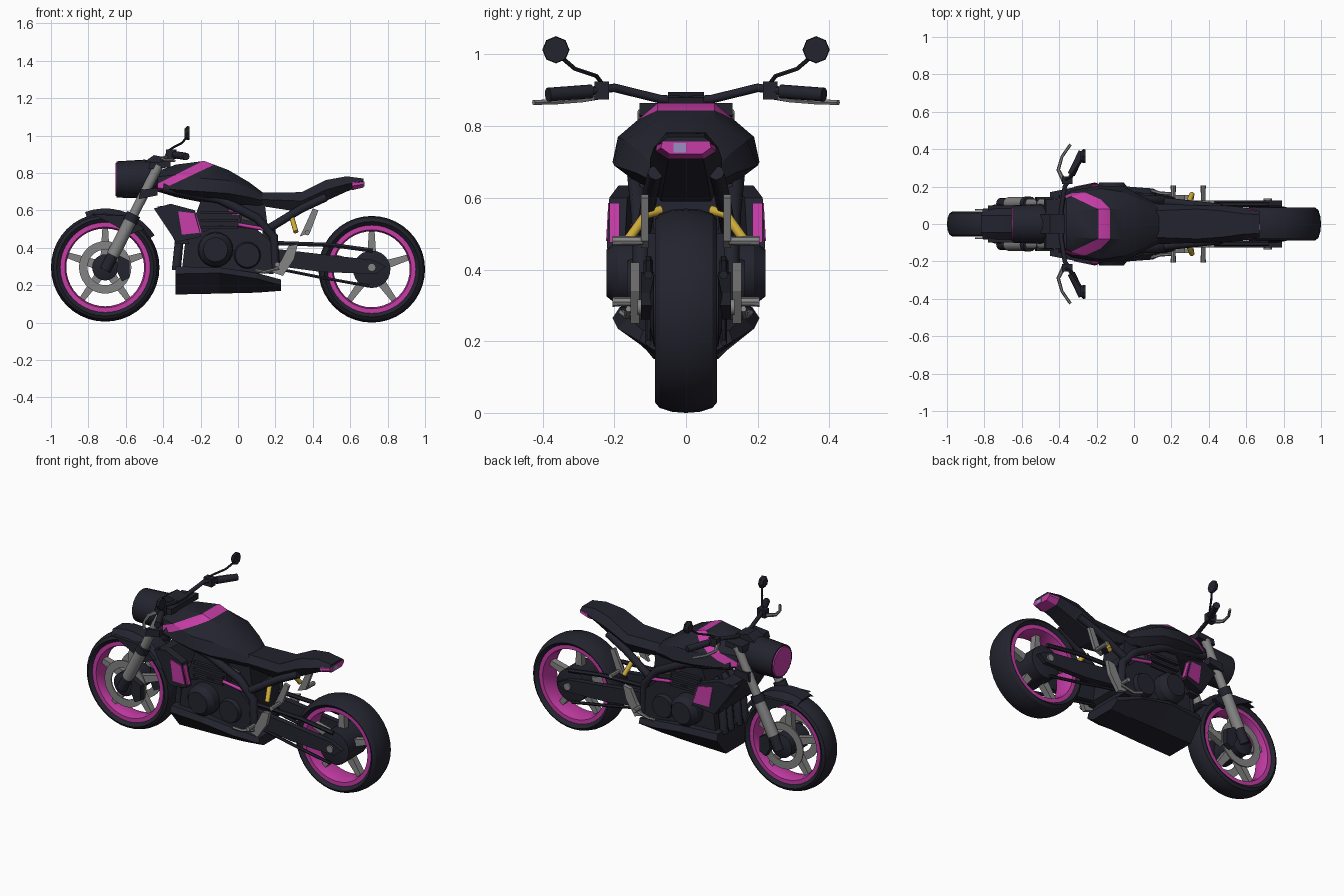
import bpy, bmesh, math
from mathutils import Vector

if "Cube" in bpy.data.objects:
    bpy.data.objects.remove(bpy.data.objects["Cube"])

def mat(name, r, g, b):
    m = bpy.data.materials.new(name)
    m.diffuse_color = (r, g, b, 1)
    m.use_nodes = True
    m.node_tree.nodes["Principled BSDF"].inputs["Base Color"].default_value = m.diffuse_color
    return m

DARK = mat("dark navy", .017, .017, .028)
PINK = mat("magenta", .56, .045, .38)
SILVER = mat("silver grey", .23, .23, .23)
CHAR = mat("charcoal", .055, .055, .06)
GOLD = mat("gold yellow", .6, .4, .04)
LILAC = mat("lilac", .32, .27, .55)

def skin(name, loops, m, ring=False, mirror=False, smooth=32, cuts=(), rule=None, extra=None):
    """Bridge equal-length loops; cap the ends unless the path is a ring."""
    bm = bmesh.new()
    rows = [[bm.verts.new(p) for p in lp] for lp in loops]
    n = len(rows[0])
    pairs = list(zip(rows, rows[1:])) + ([(rows[-1], rows[0])] if ring else [])
    for a, b in pairs:
        for j in range(n):
            k = (j + 1) % n
            bm.faces.new((a[j], a[k], b[k], b[j]))
    if not ring:
        bm.faces.new(rows[0])
        bm.faces.new(rows[-1])
    if mirror:
        new = bmesh.ops.duplicate(bm, geom=bm.verts[:] + bm.edges[:] + bm.faces[:])["geom"]
        for v in new:
            if isinstance(v, bmesh.types.BMVert):
                v.co.y *= -1
    for co, no in cuts:
        bmesh.ops.bisect_plane(bm, geom=bm.verts[:] + bm.edges[:] + bm.faces[:],
                               plane_co=co, plane_no=no)
    bmesh.ops.recalc_face_normals(bm, faces=bm.faces[:])
    for f in bm.faces:
        f.smooth = smooth > 0
        if rule and rule(f.calc_center_median()):
            f.material_index = 1
    for e in bm.edges:
        e.smooth = e.calc_face_angle(0) < math.radians(smooth)
    me = bpy.data.meshes.new(name)
    bm.to_mesh(me)
    bm.free()
    me.materials.append(m)
    if extra:
        me.materials.append(extra)
    ob = bpy.data.objects.new(name, me)
    bpy.context.collection.objects.link(ob)
    return ob

def circle(n, off=0):
    return [(math.cos(off + i * math.tau / n), math.sin(off + i * math.tau / n)) for i in range(n)]

def sweep(name, cx, cz, prof, m, n=36, a0=0, a1=360, **k):
    """Turn a closed (radius, y) section about a wheel axle."""
    full = a1 - a0 == 360
    angs = [math.radians(a0 + (a1 - a0) * i / (n if full else n - 1)) for i in range(n)]
    return skin(name, [[(cx + r * math.cos(a), y, cz + r * math.sin(a)) for r, y in prof]
                       for a in angs], m, ring=full, **k)

def disc(name, cx, cz, yr, m, n=24, **k):
    """Solid of turned (y, radius) stations along the y axis."""
    return skin(name, [[(cx + r * c, y, cz + r * s) for c, s in circle(n)] for y, r in yr], m, **k)

def ovals(name, secs, m, n=24, **k):
    """Oval (x, y, z, ry, rz) stations along x."""
    return skin(name, [[(x, y + ry * c, z + rz * s) for c, s in circle(n)]
                       for x, y, z, ry, rz in secs], m, **k)

def tube(name, pts, r, m, n=8, mirror=True):
    P = [Vector(p) for p in pts]
    loops = []
    for i, p in enumerate(P):
        t = P[min(i + 1, len(P) - 1)] - P[max(i - 1, 0)]
        q = t.to_track_quat('Z', 'Y')
        rad = r[i] if isinstance(r, (list, tuple)) else r
        loops.append([p + q @ Vector((rad * c, rad * s, 0)) for c, s in circle(n)])
    return skin(name, loops, m, mirror=mirror, smooth=50)

def prism(name, pts, y0, y1, m, mirror=True):
    """Side outline (x, z) between two y values; each may be a function of x."""
    f = lambda y, x: y(x) if callable(y) else y
    return skin(name, [[(x, f(y, x), z) for x, z in pts] for y in (y0, y1)], m,
                mirror=mirror, smooth=0)

def body(name, secs, m, **k):
    """Symmetric loft from (x, [(half width, z) bottom to top])."""
    return skin(name, [[(x, y, z) for y, z in h] + [(x, -y, z) for y, z in reversed(h)]
                       for x, h in secs], m, **k)

# Wheels: tyre, rim, spokes, hub
def wheel(tag, cx, cz, R, w):
    half = [(R - .052, w * .75), (R - .03, w), (R - .014, w * .85), (R - .003, w * .45)]
    sweep(tag + "_tyre", cx, cz, half + [(R, 0)] + [(r, -y) for r, y in reversed(half)], DARK, 40)
    o, h = R - .046, w * .78
    sweep(tag + "_rim", cx, cz, [(o, h), (o - .028, h), (o - .036, h * .5), (o - .036, -h * .5),
                                 (o - .028, -h), (o, -h)], PINK, 40)
    for i in range(5):
        a = math.radians(90 + 72 * i)
        d, s = Vector((math.cos(a), 0, math.sin(a))), Vector((-math.sin(a), 0, math.cos(a)))
        c = Vector((cx, 0, cz))
        loops = [[c + d * r + s * (u * ww) + Vector((0, v * .02, 0))
                  for u, v in ((-1, -1), (1, -1), (1, 1), (-1, 1))]
                 for r, ww in ((.04, .026), (o - .03, .015))]
        skin(f"{tag}_spoke_{i + 1}", loops, SILVER, smooth=0)

FX, FZ, RX, RZ = -.71, .295, .715, .285
wheel("front", FX, FZ, .29, .068)
wheel("rear", RX, RZ, .285, .087)
disc("front_hub", FX, FZ, [(-.105, .035), (-.09, .07), (.09, .07), (.105, .035)], DARK)
sweep("front_brake_disc", FX, FZ, [(.095, .072), (.14, .072), (.14, .08), (.095, .08)],
      SILVER, mirror=True)
disc("front_axle", FX, FZ, [(-.125, .018), (.125, .018)], CHAR, 12)
disc("rear_hub", RX, RZ, [(-.1, .05), (-.09, .1), (.09, .1), (.1, .05)], DARK)
disc("rear_axle", RX, RZ + .01, [(-.135, .022), (.135, .022)], SILVER, 12)
prism("front_caliper", [(-.64, .36), (-.58, .33), (-.58, .24), (-.62, .22), (-.65, .28)],
      .07, .115, DARK)

# Front mudguard
sweep("front_fender", FX, FZ, [(.285, -.082), (.315, -.045), (.315, .045), (.285, .082),
                               (.3, .04), (.3, -.04)], DARK, 10, 33, 110)
prism("fender_bracket", [(-.78, .58), (-.58, .57), (-.5, .5), (-.58, .47), (-.66, .52)],
      .075, .1, DARK)

# Fork, yokes
fork = lambda z: (-.70 + (z - .30) * .51, .11, z)
tube("fork_foot", [fork(.28), fork(.38)], .03, DARK, 12)
tube("fork_lower", [fork(.36), fork(.56)], .034, SILVER, 12)
tube("fork_upper", [fork(.55), fork(.84)], .026, SILVER, 12)
tube("fork_collar", [fork(.54), fork(.58)], .038, DARK, 12)
prism("lower_yoke", [(-.53, .66), (-.43, .68), (-.43, .72), (-.52, .71)], -.145, .145, DARK, False)
prism("upper_yoke", [(-.48, .82), (-.36, .83), (-.36, .865), (-.47, .855)], -.13, .13, DARK, False)
prism("instrument_panel", [(-.5, .86), (-.38, .85), (-.37, .88), (-.45, .895)], -.05, .05, DARK, False)

# Headlamp
ovals("headlamp_shell", [(-.65, 0, .765, .1, .097), (-.5, 0, .768, .106, .103),
                         (-.42, 0, .785, .08, .078)], DARK)
ovals("headlamp_lens", [(-.65, 0, .765, .092, .09), (-.656, 0, .765, .088, .086)], PINK)

# Handlebar, levers, mirrors
tube("handlebar", [(-.39, 0, .872), (-.39, .07, .875), (-.37, .2, .907), (-.34, .25, .9),
                   (-.28, .385, .888)], .012, DARK)
tube("grip", [(-.335, .265, .897), (-.277, .385, .888)], .02, DARK, 10)
prism("switch_box", [(-.385, .875), (-.33, .875), (-.33, .925), (-.385, .925)], .215, .255, DARK)
tube("lever", [(-.37, .22, .89), (-.405, .29, .875), (-.385, .36, .868), (-.34, .425, .866)],
     [.013, .01, .008, .008], SILVER, 6)
tube("mirror_stalk", [(-.37, .235, .92), (-.34, .25, .94), (-.3, .31, .96), (-.275, .345, .99)],
     .006, DARK, 6)
ovals("mirror", [(-.285, .363, 1.013, .025, .025), (-.272, .363, 1.013, .038, .038),
                 (-.26, .363, 1.013, .036, .036)], DARK, 8, mirror=True, smooth=0)

# Tank, with the painted band cut between two sloping planes
low = lambda x: .838 + .47 * (x + .14)
high = lambda x: .888 + .5 * (x + .14)
body("fuel_tank", [
    (-.43, [(.07, .70), (.12, .72), (.11, .78), (.05, .81)]),
    (-.33, [(.10, .67), (.18, .71), (.15, .79), (.07, .845)]),
    (-.18, [(.12, .64), (.205, .70), (.19, .77), (.08, .864)]),
    (-.05, [(.12, .63), (.20, .69), (.17, .76), (.08, .815)]),
    (.06, [(.10, .63), (.14, .67), (.12, .72), (.06, .75)]),
    (.14, [(.08, .62), (.10, .65), (.08, .675), (.04, .69)])], DARK, smooth=30,
    cuts=[((-.14, 0, low(-.14)), (-.47, 0, 1)), ((-.14, 0, high(-.14)), (-.5, 0, 1))],
    rule=lambda c: low(c.x) < c.z < high(c.x) and c.x < -.08 and c.z > .705, extra=PINK)

# Seat and tail lamp
body("seat", [
    (.08, [(.08, .63), (.11, .66), (.07, .695)]),
    (.34, [(.07, .59), (.10, .65), (.08, .697)]),
    (.47, [(.06, .65), (.10, .71), (.07, .762)]),
    (.58, [(.05, .70), (.09, .74), (.055, .782)]),
    (.67, [(.04, .735), (.07, .755), (.05, .77)])], DARK, smooth=30)
body("tail_lamp", [(.61, [(.05, .708), (.084, .73), (.082, .75)]),
                   (.671, [(.045, .722), (.07, .74), (.066, .757)])], PINK, smooth=0)
prism("tail_lamp_bulb", [(.668, .727), (.675, .727), (.675, .753), (.668, .753)],
      -.035, .0, LILAC, False)

# Frame
tube("main_spar", [(-.4, .13, .72), (-.1, .14, .66), (.1, .13, .56), (.19, .125, .46),
                   (.2, .125, .28)], .024, DARK)
tube("seat_rail", [(.47, .085, .67), (.34, .1, .61), (.16, .12, .5)], .022, DARK)
prism("frame_plate", [(.13, .52), (.2, .5), (.22, .3), (.14, .26)], -.115, .115, DARK, False)
prism("airbox", [(-.2, .66), (.14, .66), (.16, .5), (-.1, .48)], -.09, .09, DARK, False)

# Engine
prism("crankcase", [(-.3, .28), (-.28, .45), (-.1, .52), (.1, .5), (.19, .42), (.19, .26)],
      -.14, .14, DARK, False)
prism("cylinder_block", [(-.27, .45), (-.2, .65), (.0, .64), (.02, .5)], -.13, .13, DARK, False)
for i in range(3):
    z = .5 + .04 * i
    prism(f"cooling_fin_{i + 1}", [(-.2, z), (.0, z), (.0, z + .015), (-.2, z + .015)],
          .125, .15, DARK)
disc("clutch_cover", -.12, .39, [(.13, .095), (.19, .09), (.222, .065)], DARK, 20, mirror=True)
disc("side_cover", .05, .36, [(.13, .075), (.165, .065)], DARK, 16, mirror=True)
for i, y in enumerate((.04, .1)):
    tube(f"exhaust_header_{i + 1}", [(-.22, y, .56), (-.31, y, .48), (-.33, y, .28)], .024, DARK)
tube("coolant_hose", [(.0, .145, .525), (.14, .135, .5)], .01, PINK)
prism("engine_badge_plate", [(-.05, .61), (.0, .6), (.01, .575), (-.04, .58)], .128, .137, PINK)
prism("injector_block", [(.02, .6), (.08, .585), (.08, .54), (.02, .55)], .09, .12, CHAR)

# Radiator with flared side shrouds
flare = lambda x: .17 + (x + .45) * .2
prism("radiator", [(-.43, .62), (-.36, .63), (-.26, .42), (-.33, .42)], -.165, .165, DARK, False)
prism("radiator_shroud", [(-.45, .61), (-.36, .635), (-.23, .6), (-.195, .46), (-.33, .43)],
      lambda x: flare(x) - .05, flare, DARK)
prism("shroud_grille", [(-.32, .595), (-.235, .585), (-.205, .48), (-.3, .47)],
      lambda x: flare(x) - .002, lambda x: flare(x) + .004, PINK)
prism("shroud_rear_grille", [(-.232, .585), (-.222, .585), (-.19, .475), (-.2, .475)],
      .185, .214, PINK)

# Belly pan
body("belly_pan", [(-.335, [(.09, .15), (.18, .26), (.17, .3)]),
                   (-.1, [(.09, .155), (.205, .265), (.185, .295)]),
                   (.1, [(.085, .16), (.19, .235), (.16, .265)]),
                   (.23, [(.08, .17), (.13, .2), (.12, .23)])], DARK, smooth=0)

# Swingarm, chain run, springs
prism("swingarm", [(.15, .40), (.45, .365), (.72, .335), (.79, .3), (.74, .26), (.45, .27),
                   (.15, .31)], .09, .125, DARK)
tube("chain_guard", [(.2, .105, .425), (.5, .105, .415), (.72, .105, .385)], .013, DARK, 6)
tube("lower_chain", [(.2, .105, .29), (.45, .105, .24), (.7, .105, .195)], .009, DARK, 6)
tube("shock_spring", [(.27, .07, .565), (.29, .11, .555), (.31, .16, .485)], .014, GOLD)

# Foot rests
prism("footrest_plate", [(.18, .27), (.24, .25), (.3, .34), (.32, .42), (.27, .41), (.23, .33)],
      .13, .155, SILVER)
prism("rear_footrest_hanger", [(.4, .61), (.43, .6), (.385, .48), (.33, .46), (.35, .5)],
      .105, .125, SILVER)
for nm, x, z in (("rider_footrest", .21, .31), ("rear_footrest", .37, .48)):
    disc(nm, x, z, [(.12, .012), (.205, .014)], SILVER, 8, mirror=True)
tube("gear_pedal", [(.22, .16, .29), (.14, .165, .27), (.09, .18, .28)], .009, SILVER, 6)
